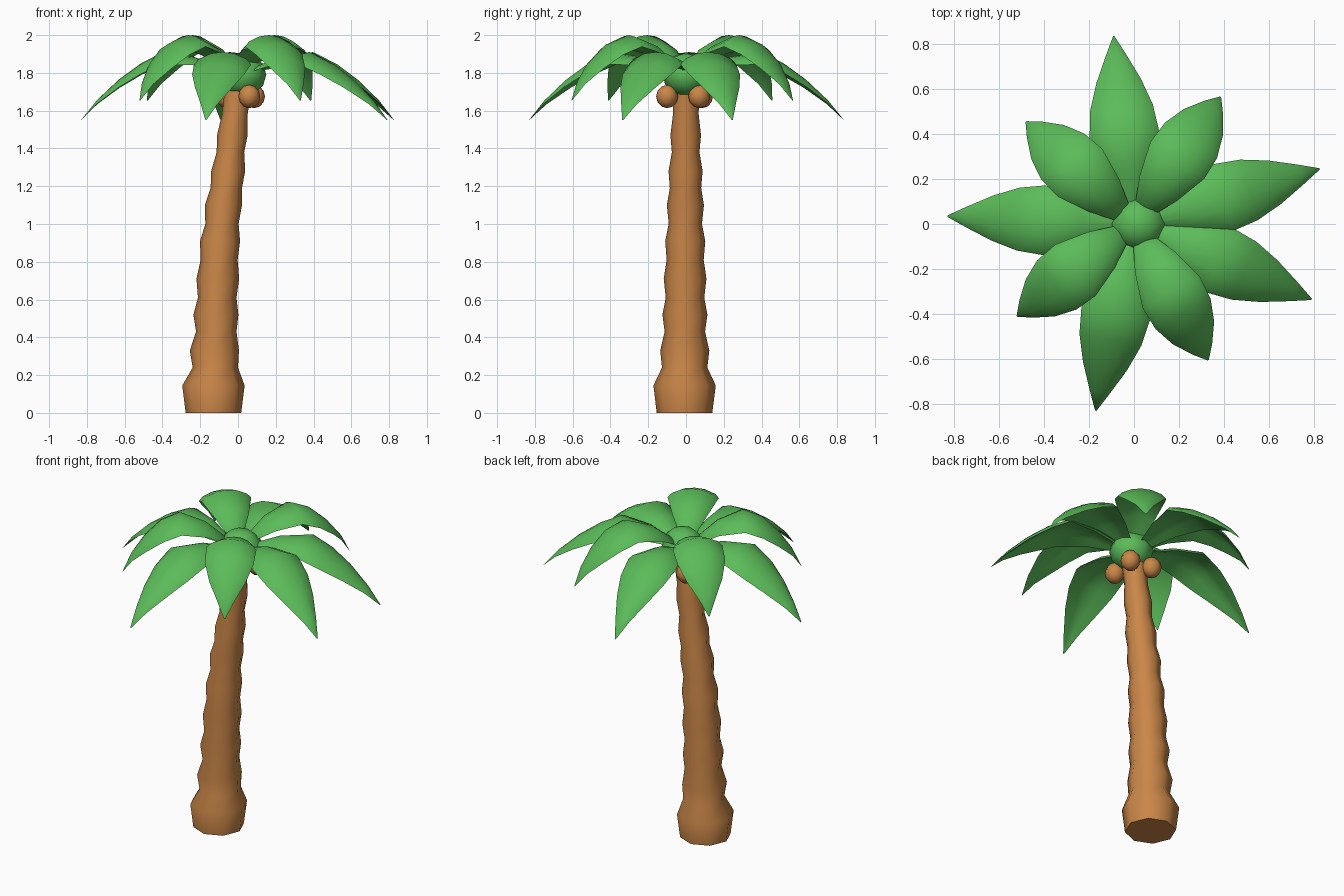
import bpy, bmesh, math
from mathutils import Vector

if "Cube" in bpy.data.objects:
    bpy.data.objects.remove(bpy.data.objects["Cube"])


def material(name, rgb):
    m = bpy.data.materials.new(name)
    m.diffuse_color = (*rgb, 1)
    m.use_nodes = True
    m.node_tree.nodes["Principled BSDF"].inputs["Base Color"].default_value = m.diffuse_color
    return m


GREEN = material("leaf green", (0.105, 0.50, 0.10))
BROWN = material("bark brown", (0.59, 0.24, 0.065))


def finish(bm, name, mat, angle):
    bmesh.ops.recalc_face_normals(bm, faces=bm.faces)
    me = bpy.data.meshes.new(name)
    bm.to_mesh(me)
    bm.free()
    ob = bpy.data.objects.new(name, me)
    bpy.context.collection.objects.link(ob)
    me.materials.append(mat)
    bpy.ops.object.select_all(action='DESELECT')
    ob.select_set(True)
    bpy.context.view_layer.objects.active = ob
    bpy.ops.object.shade_smooth_by_angle(angle=math.radians(angle))
    return ob


def loft(bm, rings):
    """Bridge closed rings of points and cap both ends."""
    rows = [[bm.verts.new(p) for p in ring] for ring in rings]
    n = len(rows[0])
    for a, b in zip(rows, rows[1:]):
        for i in range(n):
            j = (i + 1) % n
            bm.faces.new((a[i], a[j], b[j], b[i]))
    bm.faces.new(rows[0][::-1])
    bm.faces.new(rows[-1])


# Trunk: leaning octagonal loft with ringed bark; (z, centre x, radius)
TRUNK = [(0, -.13, .147), (.145, -.13, .165), (.24, -.12, .12), (.33, -.125, .13),
         (.43, -.115, .107), (.52, -.117, .119), (.61, -.11, .102), (.71, -.107, .113),
         (.81, -.1, .098), (.91, -.095, .106), (1.0, -.085, .088), (1.1, -.077, .098),
         (1.19, -.062, .083), (1.28, -.052, .09), (1.38, -.04, .073), (1.47, -.03, .081),
         (1.58, -.017, .068), (1.69, -.003, .07), (1.78, .01, .065)]
bm = bmesh.new()
loft(bm, [[Vector((cx + r * math.cos(k * math.pi / 4),
                   r * math.sin(k * math.pi / 4) - .008 * (1 - z / 1.8), z))
           for k in range(8)] for z, cx, r in TRUNK])
finish(bm, "trunk", BROWN, 50)


# Crown hub and coconuts: low-poly balls
def ball(name, mat, centre, size, u, v):
    b = bmesh.new()
    bmesh.ops.create_uvsphere(b, u_segments=u, v_segments=v, radius=1)
    bmesh.ops.scale(b, vec=size, verts=b.verts)
    bmesh.ops.translate(b, vec=centre, verts=b.verts)
    finish(b, name, mat, 50)


ball("crown_hub", GREEN, (.02, 0, 1.79), (.13, .125, .115), 8, 6)
for i, (x, y) in enumerate([(.06, -.10), (.085, .07), (-.06, .085)]):
    ball(f"coconut_{i + 1}", BROWN, (x, y, 1.675), (.058, .058, .062), 8, 6)

# Fronds: ridged arching blades; (fraction of length, ridge z, half width)
LONG = [(.06, 1.81, .03), (.28, 1.885, .10), (.48, 1.91, .155), (.62, 1.85, .14),
        (.76, 1.765, .10), (.9, 1.655, .045), (1, 1.552, .003)]
SHORT = [(.06, 1.83, .03), (.28, 1.945, .10), (.50, 2.0, .145), (.66, 1.955, .14),
         (.80, 1.87, .105), (.92, 1.765, .05), (1, 1.655, .003)]


def frond(name, tip, profile):
    tip = Vector((*tip, 0))
    side = Vector((-tip.y, tip.x, 0)).normalized()
    rings = []
    for t, z, w in profile:
        d = .38 * w        # droop of the side edges
        h = min(.02, .3 * w)  # blade thickness
        section = [(-w, -d - h * .3), (-.82 * w, -d * .6), (-.4 * w, -d * .12), (0, 0),
                   (.4 * w, -d * .12), (.82 * w, -d * .6), (w, -d - h * .3),
                   (.4 * w, -d * .3 - h), (0, -h), (-.4 * w, -d * .3 - h)]
        rings.append([tip * t + side * s + Vector((0, 0, z + dz)) for s, dz in section])
    b = bmesh.new()
    loft(b, rings)
    finish(b, name, GREEN, 60)


for i, tip in enumerate([(-.09, .835), (.825, .245), (.79, -.335), (-.17, -.83), (-.83, .035)]):
    frond(f"long_frond_{i + 1}", tip, LONG)
for i, tip in enumerate([(.385, .565), (.33, -.605), (-.52, -.41), (-.48, .455)]):
    frond(f"short_frond_{i + 1}", tip, SHORT)
